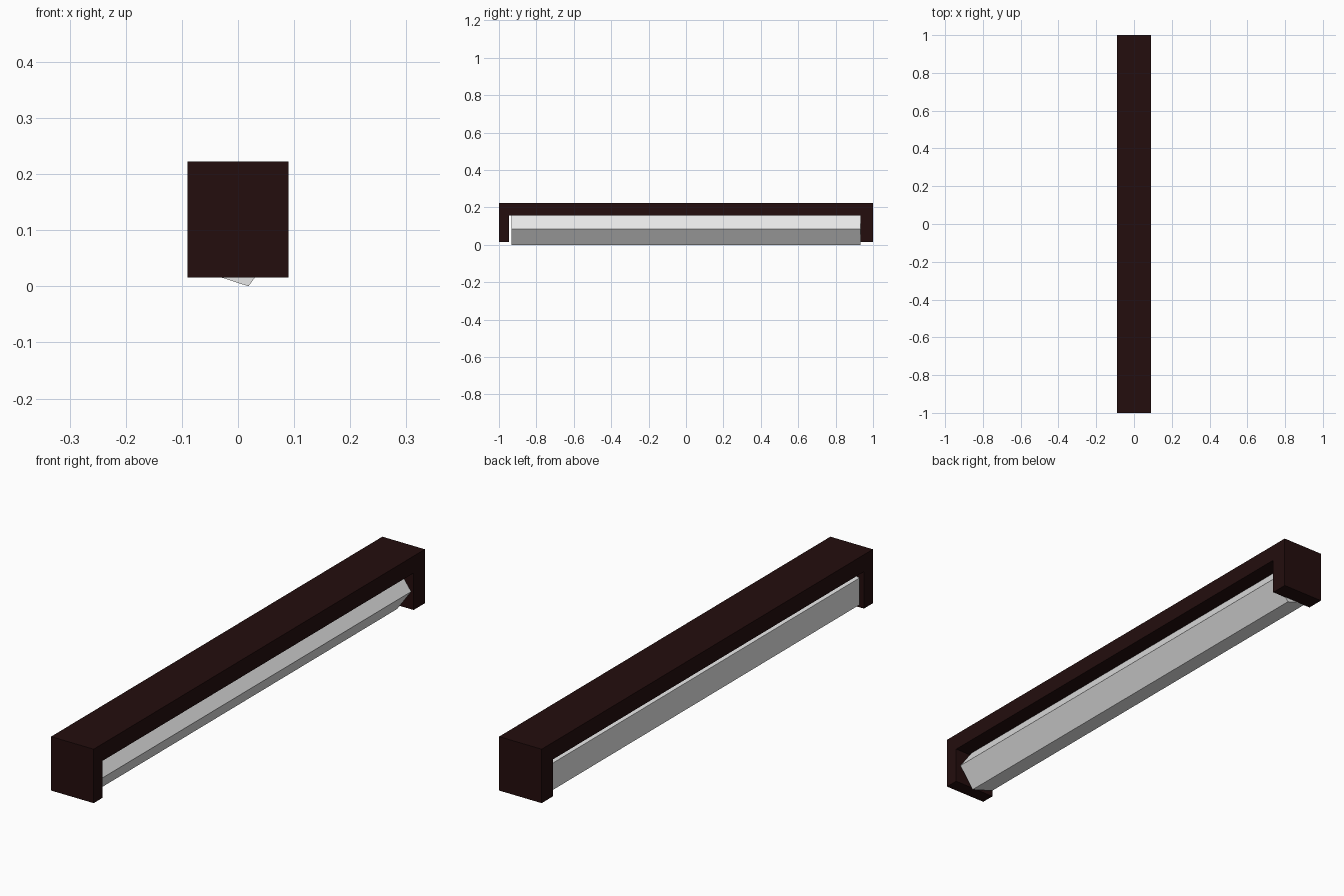
import bpy, bmesh, math

if "Cube" in bpy.data.objects:
    bpy.data.objects.remove(bpy.data.objects["Cube"])

def material(name, rgb):
    m = bpy.data.materials.new(name)
    m.diffuse_color = (*rgb, 1)
    m.use_nodes = True
    m.node_tree.nodes["Principled BSDF"].inputs["Base Color"].default_value = m.diffuse_color
    return m

dark = material("dark brown", (0.017, 0.004, 0.004))
white = material("lamp white", (0.8, 0.8, 0.8))

def prism(name, points, axis, start, end, mat):
    """Extrude a 2D outline: axis 'x' takes (y, z) points, 'y' takes (x, z)."""
    bm = bmesh.new()
    place = (lambda a, b: (start, a, b)) if axis == 'x' else (lambda a, b: (a, start, b))
    face = bm.faces.new([bm.verts.new(place(a, b)) for a, b in points])
    ext = bmesh.ops.extrude_face_region(bm, geom=[face])
    d = end - start
    bmesh.ops.translate(bm, vec=(d, 0, 0) if axis == 'x' else (0, d, 0),
                        verts=[v for v in ext['geom'] if isinstance(v, bmesh.types.BMVert)])
    bmesh.ops.recalc_face_normals(bm, faces=bm.faces)
    me = bpy.data.meshes.new(name)
    bm.to_mesh(me)
    bm.free()
    me.materials.append(mat)
    ob = bpy.data.objects.new(name, me)
    bpy.context.collection.objects.link(ob)
    return ob

# Bracket housing: long top bar with an end block hanging down at each end
top, ceiling, foot = 0.222, 0.157, 0.016
prism("housing", [(-1, foot), (-0.946, foot), (-0.946, ceiling), (0.932, ceiling),
                  (0.932, foot), (1, foot), (1, top), (-1, top)],
      'x', -0.09, 0.09, dark)

# Five-sided lamp tube, pressed against the ceiling and one end block
r = 0.0875
cx, cz = -0.0955 * r, r * math.sin(math.radians(72))
tube = [(cx + r * math.cos(math.tau * i / 5), cz + r * math.sin(math.tau * i / 5)) for i in range(5)]
prism("lamp_tube", tube, 'y', -0.934, 0.934, white)
